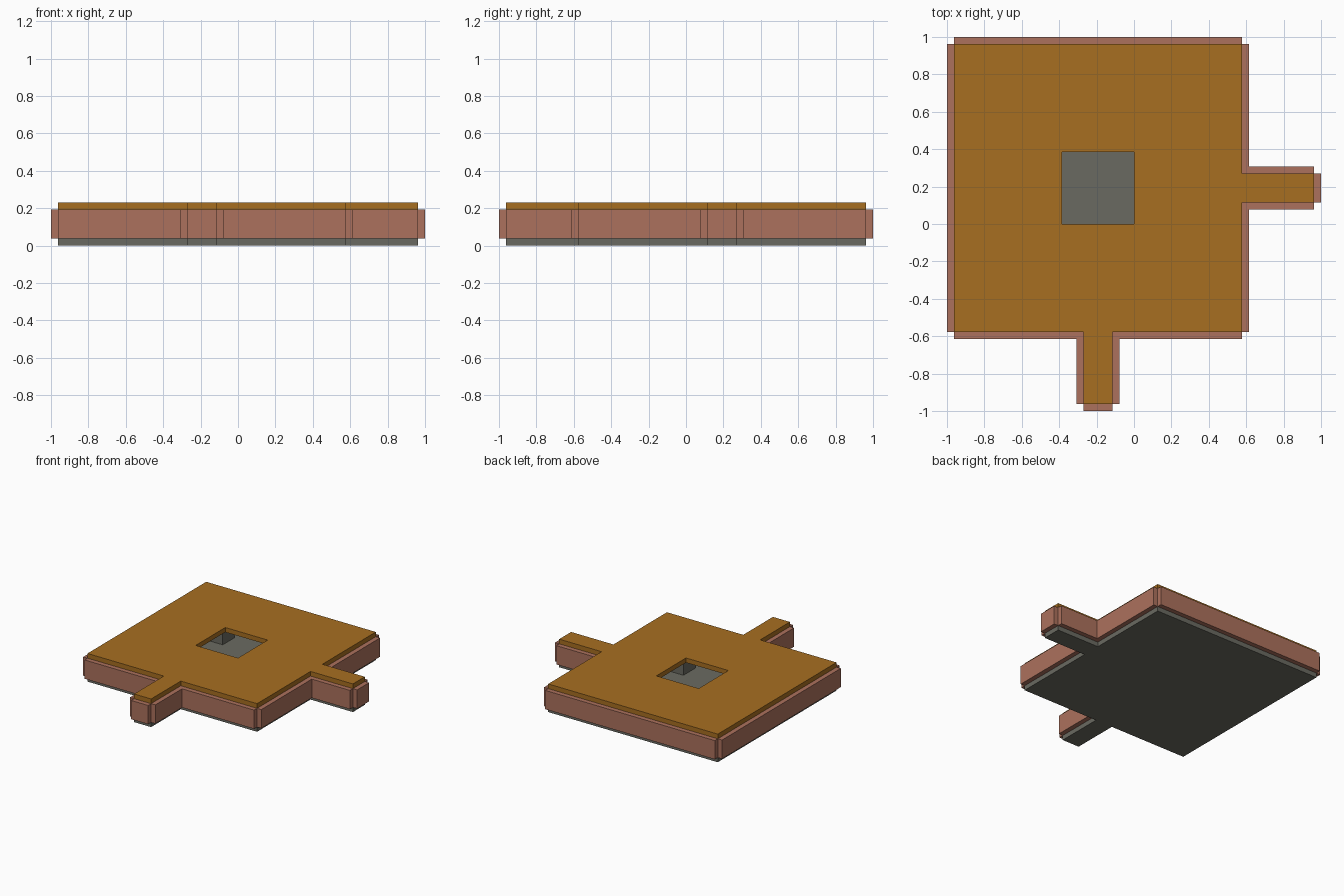
import bpy, bmesh
from mathutils import Vector

if "Cube" in bpy.data.objects:
    bpy.data.objects.remove(bpy.data.objects["Cube"])

U = 1 / 26  # block unit


def material(name, rgb):
    lin = [((c / 255 + 0.055) / 1.055) ** 2.4 for c in rgb]
    m = bpy.data.materials.new(name)
    m.diffuse_color = (*lin, 1)
    m.use_nodes = True
    m.node_tree.nodes["Principled BSDF"].inputs["Base Color"].default_value = m.diffuse_color
    return m


ORANGE = material("ochre", (167, 110, 33))
BROWN = material("brick_brown", (172, 113, 93))
GREY = material("stone_grey", (106, 106, 97))


def finish(bm, name, mat):
    bmesh.ops.recalc_face_normals(bm, faces=bm.faces)
    mesh = bpy.data.meshes.new(name)
    bm.to_mesh(mesh)
    bm.free()
    mesh.materials.append(mat)
    bpy.context.collection.objects.link(bpy.data.objects.new(name, mesh))


def slab(name, mat, loops, z0, z1):
    """Flat plate from outline loops (later loops are holes)."""
    bm = bmesh.new()
    for pts in loops:
        vs = [bm.verts.new((x * U, y * U, z0 * U)) for x, y in pts]
        for i, v in enumerate(vs):
            bm.edges.new((vs[i - 1], v))
    bmesh.ops.triangle_fill(bm, edges=bm.edges[:], use_beauty=True, normal=(0, 0, 1))
    ext = bmesh.ops.extrude_face_region(bm, geom=bm.faces[:])["geom"]
    top = [g for g in ext if isinstance(g, bmesh.types.BMVert)]
    bmesh.ops.translate(bm, verts=top, vec=(0, 0, (z1 - z0) * U))
    finish(bm, name, mat)


def rect(x0, y0, x1, y1):
    return [(x0, y0), (x1, y0), (x1, y1), (x0, y1)]


# Room outline with two corridor stubs, counter-clockwise
outline = [(-25, -15), (-7, -15), (-7, -25), (-3, -25), (-3, -15), (15, -15),
           (15, 3), (25, 3), (25, 7), (15, 7), (15, 25), (-25, 25)]

# Floor, and roof with a square opening
slab("floor", GREY, [outline], 0, 1)
slab("roof", ORANGE, [outline, rect(-10, 0, 0, 10)], 5, 6)

# One wall panel outside each outline edge; trimmed where inner corners overlap
n = len(outline)
for i in range(n):
    prev, a, b = (Vector(outline[k % n]) for k in (i - 1, i, i + 1))
    d = (b - a).normalized()
    out = Vector((d.y, -d.x))
    if (a - prev).cross(b - a) < 0:
        a = a + d
    xs, ys = zip(a, b, a + out, b + out)
    slab(f"wall_{i + 1}", BROWN, [rect(min(xs), min(ys), max(xs), max(ys))], 1, 5)

# Four pillars set around the opening
for sx in (-1, 1):
    for sy in (-1, 1):
        cx, cy = -5 + sx * 9, 5 + sy * 9
        slab(f"pillar_{sx}_{sy}", GREY, [rect(cx - 2, cy - 2, cx + 2, cy + 2)], 1, 5)
